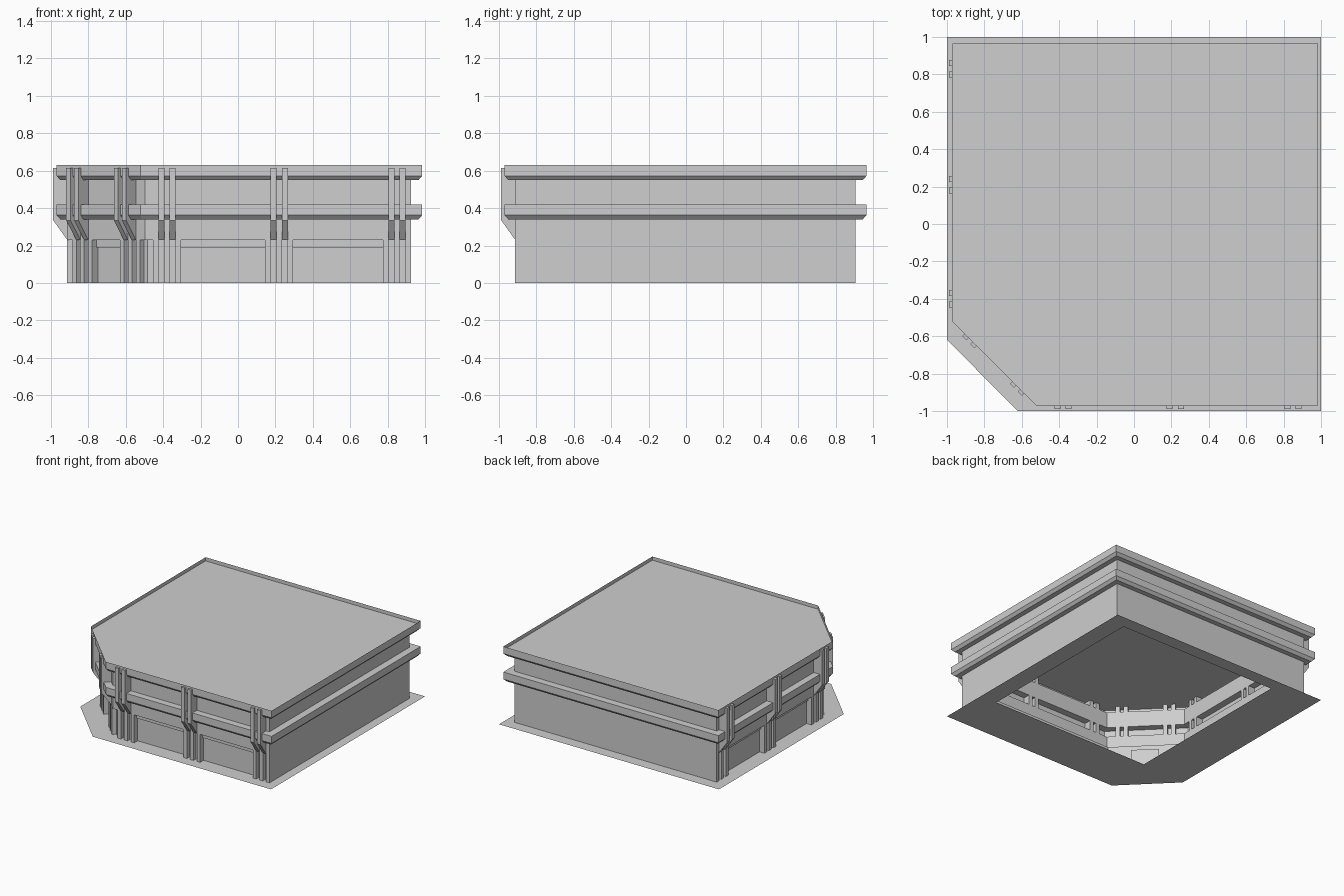
import bpy, bmesh
from mathutils import Vector

if "Cube" in bpy.data.objects:
    bpy.data.objects.remove(bpy.data.objects["Cube"], do_unlink=True)

GREY = (0.62, 0.62, 0.62, 1)
mat = bpy.data.materials.new("plain_grey")
mat.use_nodes = True
mat.diffuse_color = GREY
bsdf = mat.node_tree.nodes["Principled BSDF"]
bsdf.inputs["Base Color"].default_value = GREY
bsdf.inputs["Roughness"].default_value = 0.8

UP = Vector((0, 0, 1))
SILL = 0.23          # top of the recessed lower storey
CUT_EDGES = (1, 2, 3)  # left, corner and front sides carry the detail


def finish(name, bm):
    mesh = bpy.data.meshes.new(name)
    bm.to_mesh(mesh)
    bm.free()
    mesh.materials.append(mat)
    obj = bpy.data.objects.new(name, mesh)
    bpy.context.collection.objects.link(obj)
    return obj


def outline(d, e, z):
    """Cut-corner footprint: d insets the detailed sides, e the plain ones."""
    left, front, right, back = d - 0.97, d - 0.97, 0.985 - e, 0.965 - e
    c = 1.492 - 1.414 * d
    pts = [(right, back), (left, back), (left, -c - left),
           (-c - front, front), (right, front)]
    return [Vector((x, y, z)) for x, y in pts]


def frame(i):
    """Start, tangent and outward normal of one side of the band line."""
    pts = outline(0, 0, 0)
    t = (pts[(i + 1) % 5] - pts[i]).normalized()
    return pts[i], t, t.cross(UP)


def prism(bm, i, u, width, profile):
    """Extrude a (depth, z) profile along side i, centred at u."""
    a, t, n = frame(i)
    ends = [[bm.verts.new(a + t * (u + s * width / 2) + n * d + UP * z)
             for d, z in profile] for s in (-1, 1)]
    bm.faces.new(ends[0])
    bm.faces.new(ends[1][::-1])
    k = len(profile)
    for j in range(k):
        m = (j + 1) % k
        bm.faces.new((ends[0][j], ends[1][j], ends[1][m], ends[0][m]))


# Distances of the rib groups along each detailed side
groups = {1: (0.135, 0.755, 1.365), 2: (0.137, 0.497), 3: (0.142, 0.742, 1.372)}

# Outer walls with the two projecting bands
rings = [(0.09, 0.06, 0), (0.09, 0.06, SILL), (0.057, 0.06, SILL)]
for low, high in ((0.34, 0.42), (0.55, 0.63)):
    rings += [(0.057, 0.06, low), (0.02, 0.02, low),
              (0, 0, low + 0.022), (0, 0, high)]
    if high < 0.6:
        rings.append((0.057, 0.06, high))
bm = bmesh.new()
loops = [[bm.verts.new(p) for p in outline(*r)] for r in rings]
for k in range(len(loops) - 1):
    lo, hi = loops[k], loops[k + 1]
    for i in range(5):
        if k == 0 and i in CUT_EDGES:
            continue
        if k == 1 and i not in CUT_EDGES:
            continue  # plain sides are flush here
        j = (i + 1) % 5
        bm.faces.new((lo[i], lo[j], hi[j], hi[i]))
bmesh.ops.remove_doubles(bm, verts=bm.verts, dist=0.0001)
finish("walls_and_bands", bm)

# Recessed roof inside the rim
bm = bmesh.new()
bm.faces.new([bm.verts.new(p) for p in outline(0, 0, 0.6)])
finish("roof", bm)

# Lower walls with sunken panels between the rib groups
for i, name in zip(CUT_EDGES, ("left", "corner", "front")):
    a, t, n = frame(i)
    j = (i + 1) % 5
    base, top = outline(0.09, 0.06, 0), outline(0.09, 0.06, SILL)
    bm = bmesh.new()
    bm.faces.new([bm.verts.new(p) for p in (base[i], base[j], top[j], top[i])])
    spans = [(p + 0.075, q - 0.075) for p, q in zip(groups[i], groups[i][1:])]
    planes = [(a + t * u, t) for s in spans for u in s] + [(UP * 0.19, UP)]
    for co, no in planes:
        bmesh.ops.bisect_plane(bm, geom=bm.verts[:] + bm.edges[:] + bm.faces[:],
                               plane_co=co, plane_no=no)
    panels = []
    for f in bm.faces:
        c = f.calc_center_median()
        u = (c - a).dot(t)
        if c.z < 0.19 and any(p < u < q for p, q in spans):
            panels.append(f)
    ret = bmesh.ops.extrude_face_region(bm, geom=panels)
    moved = [v for v in ret["geom"] if isinstance(v, bmesh.types.BMVert)]
    bmesh.ops.translate(bm, verts=moved, vec=n * -0.012)
    bmesh.ops.delete(bm, geom=[f for f in panels if f.is_valid], context="FACES")
    finish(name + "_lower_wall", bm)

# Upper ribs in pairs, lower posts in threes
rib_profile = [(-0.057, SILL), (0.018, 0.335), (0.018, 0.615),
               (0, 0.615), (0, 0.598), (-0.057, 0.598)]
post_profile = [(-0.09, 0), (-0.057, 0), (-0.057, SILL), (-0.09, SILL)]
ribs, posts = bmesh.new(), bmesh.new()
for i, centres in groups.items():
    for u in centres:
        for du in (-0.03, 0.03):
            prism(ribs, i, u + du, 0.032, rib_profile)
        for du in (-0.06, 0, 0.06):
            prism(posts, i, u + du, 0.03, post_profile)
for name, bm in (("upper_ribs", ribs), ("lower_posts", posts)):
    bmesh.ops.recalc_face_normals(bm, faces=bm.faces)
    finish(name, bm)

# Ground plate with a square opening
bm = bmesh.new()
o = [bm.verts.new((x, y, 0)) for x, y in
     ((1, 1), (-1, 1), (-1, -0.62), (-0.62, -1), (1, -1))]
h = [bm.verts.new((x, y, 0)) for x, y in
     ((0.85, 0.89), (-0.6, 0.89), (-0.6, -0.6), (0.85, -0.6))]
for face in ((o[0], o[1], h[1], h[0]), (o[1], o[2], h[2], h[1]),
             (o[2], o[3], h[2]), (o[3], o[4], h[3], h[2]),
             (o[4], o[0], h[0], h[3])):
    bm.faces.new(face)
bmesh.ops.recalc_face_normals(bm, faces=bm.faces)
finish("ground_plate", bm)
